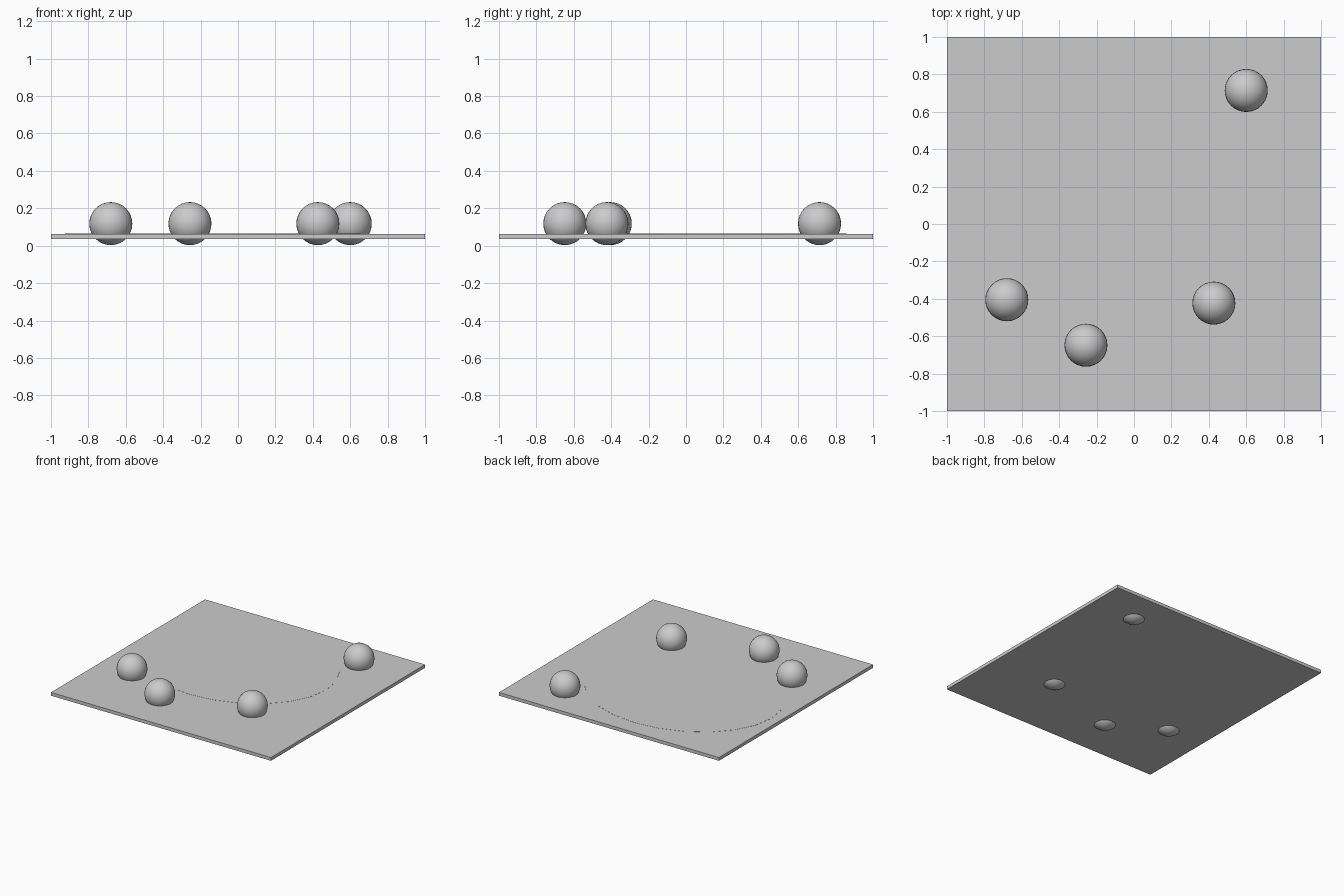
import bpy

if "Cube" in bpy.data.objects:
    bpy.data.objects.remove(bpy.data.objects["Cube"])

TOP = 0.063
BOTTOM = 0.036
RADIUS = 0.115

# Square base board
bpy.ops.mesh.primitive_cube_add(size=1, location=(0, 0, (TOP + BOTTOM) / 2))
board = bpy.context.object
board.name = "base_board"
board.scale = (2, 2, TOP - BOTTOM)

# Thin oval inlay, nearly flush with the board, 24 sides
bpy.ops.mesh.primitive_cylinder_add(vertices=24, radius=1, depth=1,
                                    location=(-0.135, 0.21, TOP - 0.004))
inlay = bpy.context.object
inlay.name = "oval_inlay"
inlay.scale = (0.79, 0.648, 0.01)

# Balls set through the board
for i, (x, y) in enumerate([(0.60, 0.714), (-0.68, -0.405),
                            (-0.257, -0.648), (0.427, -0.423)]):
    bpy.ops.mesh.primitive_uv_sphere_add(segments=32, ring_count=16, radius=RADIUS,
                                         location=(x, y, RADIUS + 0.003))
    ball = bpy.context.object
    ball.name = f"ball_{i + 1}"
    bpy.ops.object.shade_smooth()
